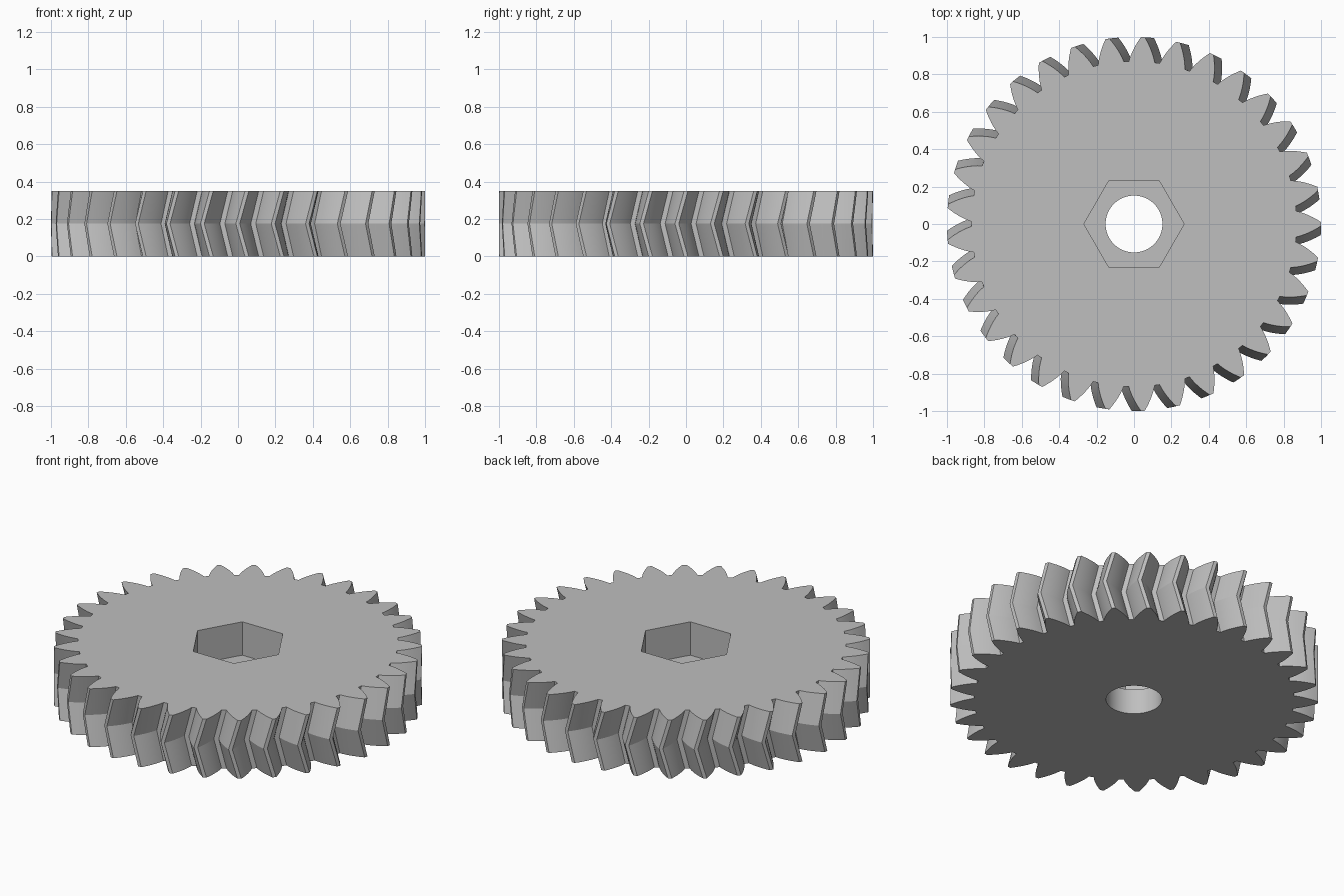
import bpy, bmesh
from math import pi, tau, cos, sin, tan, acos, radians

if "Cube" in bpy.data.objects:
    bpy.data.objects.remove(bpy.data.objects["Cube"], do_unlink=True)

TEETH = 33
HEIGHT = 0.35
ROOT, PITCH, TIP = 0.87, 0.943, 1.0
BASE = PITCH * cos(radians(28))
TWIST = radians(-2.8)
SLICES = 4              # per half of the herringbone
HOLE_R, HEX_R, HEX_DEPTH = 0.152, 0.268, 0.2


def involute(r):
    a = acos(BASE / r)
    return tan(a) - a


def half_angle(r):
    """Half the angular width of a tooth at radius r."""
    return pi / 2 / TEETH - radians(0.12) + involute(PITCH) - involute(r)


def gear_outline():
    radii = [ROOT + (TIP - ROOT) * i / 6 for i in range(7)]
    points = []
    for t in range(TEETH):
        centre = tau * t / TEETH
        points += [(r, centre - half_angle(r)) for r in radii]
        points += [(r, centre + half_angle(r)) for r in reversed(radii)]
    return points


def add_ring(bm, polar, z, turn=0.0):
    verts = [bm.verts.new((r * cos(a + turn), r * sin(a + turn), z)) for r, a in polar]
    return verts


def ring_edges(bm, ring):
    edges = []
    for i, v in enumerate(ring):
        w = ring[i - 1]
        edges.append(bm.edges.get((w, v)) or bm.edges.new((w, v)))
    return edges


def wall(bm, low, high):
    for i in range(len(low)):
        bm.faces.new((low[i - 1], low[i], high[i], high[i - 1]))


def annulus(bm, outer, inner, up):
    """Flat face filling the space between two rings."""
    edges = ring_edges(bm, outer) + ring_edges(bm, inner)
    bmesh.ops.triangle_fill(bm, use_beauty=True, use_dissolve=False,
                            edges=edges, normal=(0, 0, up))


bm = bmesh.new()

# Herringbone rim: the outline turns one way up to mid height, then back
outline = gear_outline()
rings = []
for i in range(2 * SLICES + 1):
    t = i / SLICES
    rings.append(add_ring(bm, outline, HEIGHT * t / 2, TWIST * (1 - abs(t - 1))))
for low, high in zip(rings, rings[1:]):
    wall(bm, low, high)

# Hexagonal nut recess and round shaft hole
hexagon = [(HEX_R, tau * i / 6) for i in range(6)]
circle = [(HOLE_R, tau * i / 64) for i in range(64)]
floor_z = HEIGHT - HEX_DEPTH
hex_top = add_ring(bm, hexagon, HEIGHT)
hex_floor = add_ring(bm, hexagon, floor_z)
hole_top = add_ring(bm, circle, floor_z)
hole_bottom = add_ring(bm, circle, 0)
wall(bm, hex_top, hex_floor)
wall(bm, hole_top, hole_bottom)

# Top face, recess floor and bottom face
annulus(bm, rings[-1], hex_top, 1)
annulus(bm, hex_floor, hole_top, 1)
annulus(bm, rings[0], hole_bottom, -1)
bmesh.ops.recalc_face_normals(bm, faces=bm.faces)

mesh = bpy.data.meshes.new("herringbone_gear")
bm.to_mesh(mesh)
bm.free()
gear = bpy.data.objects.new("herringbone_gear", mesh)
bpy.context.collection.objects.link(gear)

# Plain grey
grey = bpy.data.materials.new("light_grey")
grey.use_nodes = True
colour = (0.52, 0.52, 0.52, 1)
grey.diffuse_color = colour
grey.node_tree.nodes["Principled BSDF"].inputs["Base Color"].default_value = colour
mesh.materials.append(grey)

# Smooth the flanks and bore, keep hard edges sharp
bpy.ops.object.select_all(action="DESELECT")
gear.select_set(True)
bpy.context.view_layer.objects.active = gear
bpy.ops.object.shade_smooth_by_angle(angle=radians(25))
